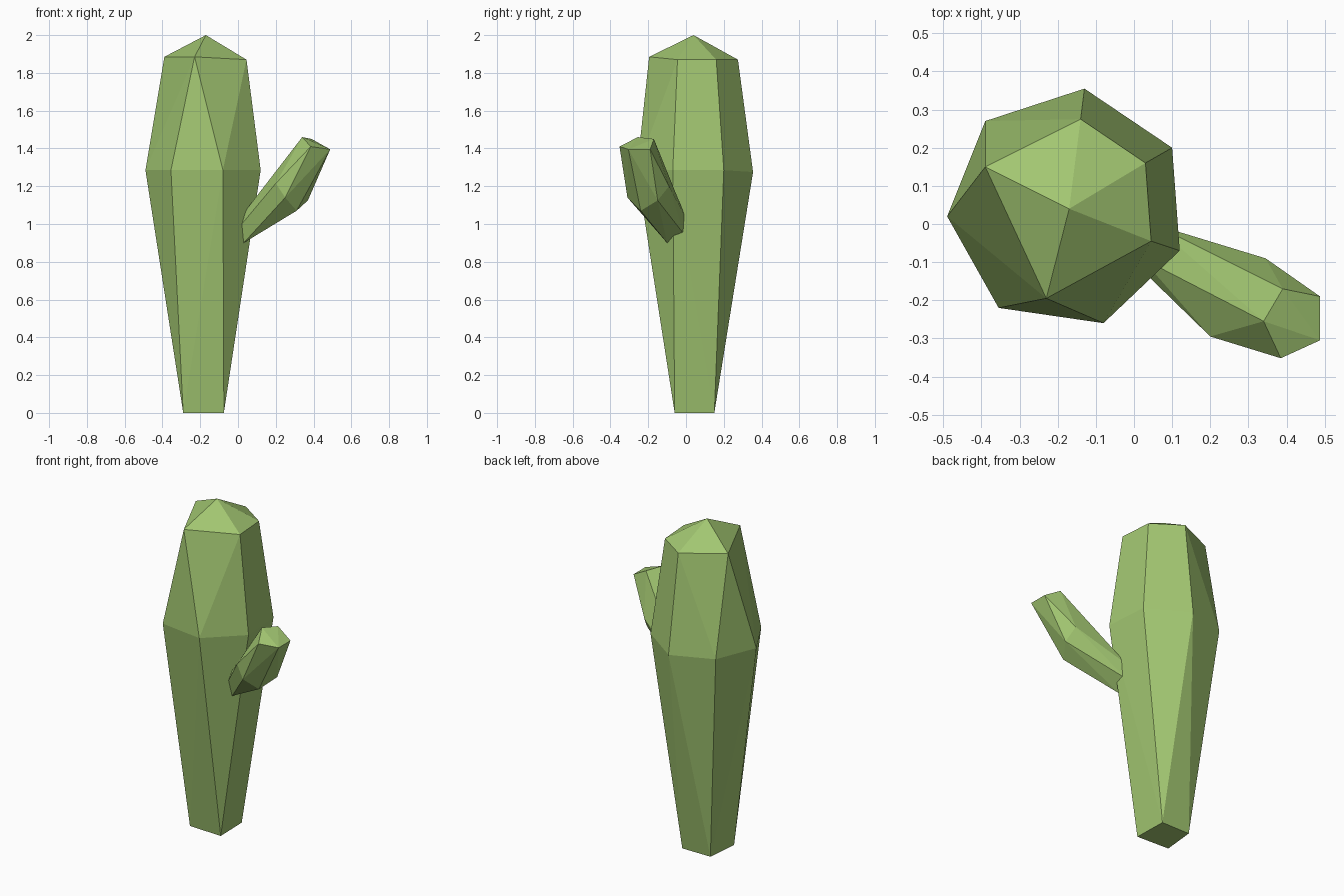
import bpy, bmesh

green = bpy.data.materials.new("cactus green")
green.diffuse_color = (0.36, 0.565, 0.165, 1)


def faceted(name, points):
    """Flat-shaded convex body wrapped around a few ring points."""
    bm = bmesh.new()
    for p in points:
        bm.verts.new(p)
    res = bmesh.ops.convex_hull(bm, input=bm.verts[:])
    loose = [v for v in bm.verts if not v.link_faces]
    bmesh.ops.delete(bm, geom=loose, context='VERTS')
    # merge nearly coplanar triangles into larger facets
    bmesh.ops.dissolve_limit(bm, angle_limit=0.04, verts=bm.verts[:], edges=bm.edges[:])
    bmesh.ops.recalc_face_normals(bm, faces=bm.faces[:])
    mesh = bpy.data.meshes.new(name)
    bm.to_mesh(mesh)
    bm.free()
    mesh.materials.append(green)
    obj = bpy.data.objects.new(name, mesh)
    bpy.context.collection.objects.link(obj)
    return obj


# Trunk: narrow foot, wide shoulder ring, smaller top ring, pointed cap
foot = [(-0.29, -0.05, 0), (-0.075, -0.06, 0), (-0.08, 0.15, 0), (-0.27, 0.15, 0)]
shoulder = [(-0.49, 0.02, 1.285), (-0.355, -0.22, 1.285), (-0.08, -0.26, 1.285),
            (0.12, -0.07, 1.285), (0.10, 0.20, 1.285), (-0.13, 0.355, 1.275),
            (-0.39, 0.27, 1.285)]
crown = [(-0.39, 0.15, 1.885), (-0.23, -0.195, 1.885), (0.045, -0.045, 1.87),
         (0.03, 0.16, 1.87), (-0.14, 0.275, 1.87)]
faceted("trunk", foot + shoulder + crown + [(-0.17, 0.04, 2.0)])

# Side arm: base sunk in the trunk, wide middle ring, slanted tip
base = [(0.02, -0.09, 1.045), (0.02, -0.12, 1.0), (0.03, -0.10, 0.90),
        (0.05, -0.01, 0.945), (0.05, 0.0, 1.03)]
middle = [(0.20, -0.295, 1.215), (0.25, -0.31, 1.14), (0.31, -0.24, 1.07),
          (0.37, -0.15, 1.125), (0.345, -0.09, 1.20)]
tip = [(0.34, -0.255, 1.46), (0.39, -0.17, 1.45), (0.488, -0.19, 1.395),
       (0.488, -0.305, 1.395), (0.385, -0.352, 1.41)]
faceted("side_arm", base + middle + tip)
